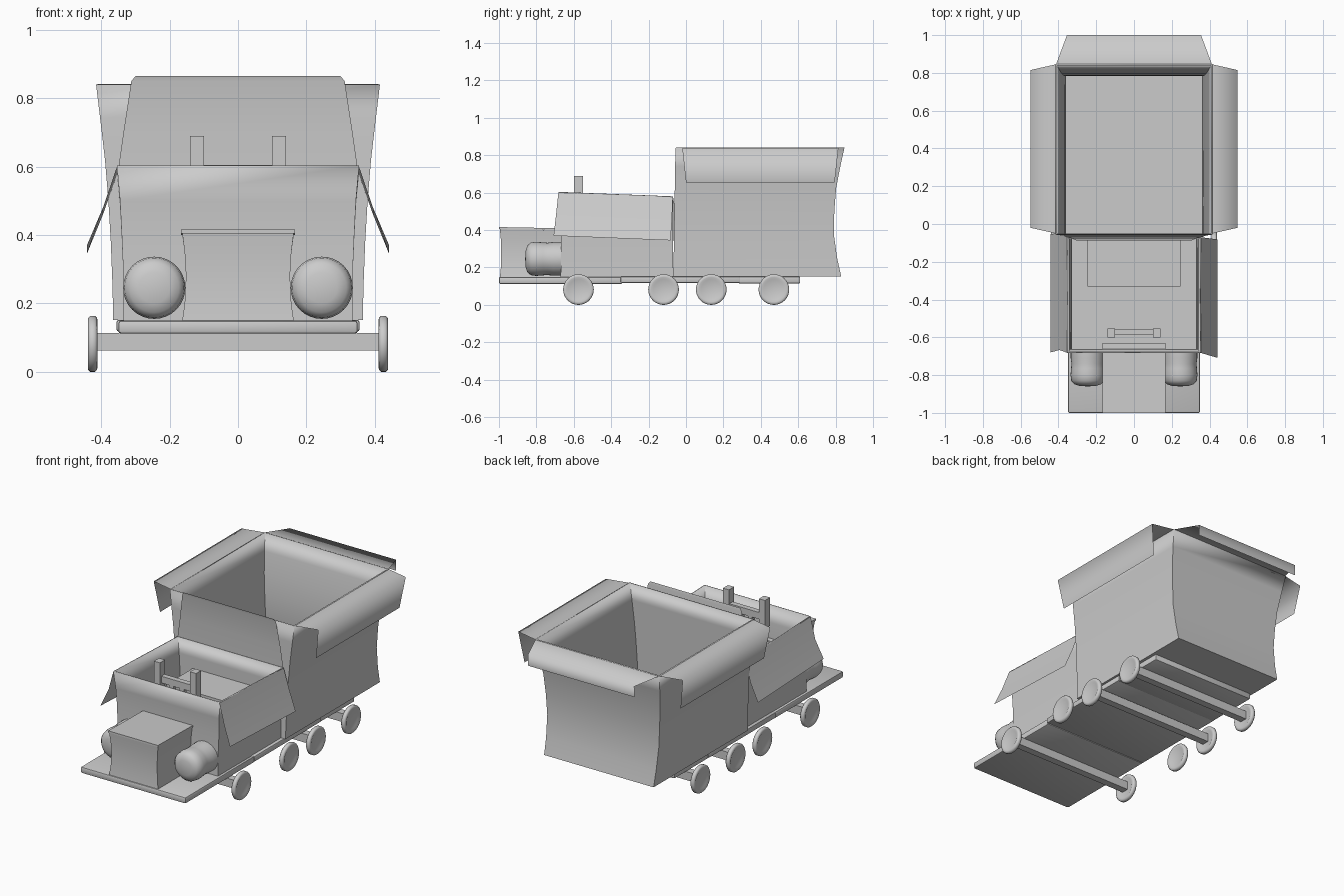
import bpy, bmesh, math
from mathutils import Matrix

cube = bpy.data.objects.get("Cube")
if cube:
    bpy.data.objects.remove(cube)

card = bpy.data.materials.new("plain_grey_card")
card.use_nodes = True
GREY = (0.6, 0.6, 0.6, 1)
card.diffuse_color = GREY
card.node_tree.nodes["Principled BSDF"].inputs["Base Color"].default_value = GREY


def finish(name, bm, angle=40, recalc=True):
    """Turn a bmesh into a named, shaded object."""
    if recalc:
        bmesh.ops.recalc_face_normals(bm, faces=bm.faces)
    mesh = bpy.data.meshes.new(name)
    bm.to_mesh(mesh)
    bm.free()
    mesh.materials.append(card)
    ob = bpy.data.objects.new(name, mesh)
    bpy.context.collection.objects.link(ob)
    bpy.ops.object.select_all(action='DESELECT')
    ob.select_set(True)
    bpy.context.view_layer.objects.active = ob
    bpy.ops.object.shade_smooth_by_angle(angle=math.radians(angle))
    return ob


def block(name, x, y, z, bevel=0.0):
    """Box given by its (min, max) on each axis."""
    bm = bmesh.new()
    bmesh.ops.create_cube(bm, size=1)
    for v in bm.verts:
        v.co = [r[0] if c < 0 else r[1] for c, r in zip(v.co, (x, y, z))]
    if bevel:
        bmesh.ops.bevel(bm, geom=bm.edges[:], offset=bevel, segments=2,
                        profile=0.5, affect='EDGES')
    return finish(name, bm)


def carton(name, rings, wall=0.0):
    """Carton lofted from rings (z front, z back, half width, y front, y back)."""
    bm = bmesh.new()
    loops = [[bm.verts.new(p) for p in
              ((-w, y0, z0), (w, y0, z0), (w, y1, z1), (-w, y1, z1))]
             for z0, z1, w, y0, y1 in rings]
    bm.faces.new(loops[0][::-1])
    for a, b in zip(loops, loops[1:]):
        for i in range(4):
            j = (i + 1) % 4
            bm.faces.new((a[i], a[j], b[j], b[i]))
    if not wall:
        bm.faces.new(loops[-1])
    ob = finish(name, bm, recalc=False)
    if wall:
        mod = ob.modifiers.new("wall", 'SOLIDIFY')
        mod.thickness = wall
        mod.offset = -1
    return ob


def flap(name, rows):
    """Thin card flap through rows of points, softly bent between rows."""
    bm = bmesh.new()
    grid = [[bm.verts.new(p) for p in row] for row in rows]
    for a, b in zip(grid, grid[1:]):
        for i in range(len(a) - 1):
            bm.faces.new((a[i], a[i + 1], b[i + 1], b[i]))
    return finish(name, bm, 120)


def lathe(name, profile, axis, centre, steps=32):
    """Spin (radius, distance) points around an axis through centre."""
    bm = bmesh.new()
    vs = [bm.verts.new((r, 0, h)) for r, h in profile]
    es = [bm.edges.new(p) for p in zip(vs, vs[1:])]
    bmesh.ops.spin(bm, geom=vs + es, cent=(0, 0, 0), axis=(0, 0, 1),
                   angle=math.tau, steps=steps)
    bmesh.ops.remove_doubles(bm, verts=bm.verts, dist=1e-4)
    turn = {'x': Matrix.Rotation(math.pi / 2, 4, 'Y'),
            'y': Matrix.Rotation(-math.pi / 2, 4, 'X')}[axis]
    bm.transform(Matrix.Translation(centre) @ turn)
    return finish(name, bm, 60)


# Flat base boards under the whole train
block("front_base", (-.35, .35), (-1, -.34), (.112, .15), .008)
block("middle_base", (-.355, .355), (-.35, .29), (.118, .152), .006)
block("rear_base", (-.35, .35), (.28, .61), (.115, .152), .006)

# Rear wagon carton, open at the top
carton("wagon_carton", [
    (.152, .152, .365, -.07, .83), (.25, .25, .367, -.066, .808),
    (.38, .38, .372, -.064, .79), (.5, .5, .379, -.062, .793),
    (.62, .62, .389, -.06, .802), (.74, .74, .403, -.058, .825),
    (.84, .84, .415, -.056, .847)], .01)

# Engine carton, open at the top
carton("engine_carton", [
    (.15, .15, .335, -.67, -.07), (.28, .28, .335, -.668, -.07),
    (.4, .39, .34, -.667, -.07), (.5, .485, .345, -.672, -.07),
    (.603, .58, .354, -.682, -.07)], .008)

# Nose box with a thin lid
carton("nose_box", [
    (.15, .15, .163, -.995, -.64), (.2, .2, .156, -.99, -.64),
    (.28, .28, .152, -.988, -.64), (.35, .35, .156, -.99, -.64),
    (.405, .4, .163, -.995, -.64)])
carton("nose_lid", [(.405, .4, .166, -1, -.63), (.416, .409, .166, -1, -.63)])

# Side flaps, and one lamp per side
for s, side in ((1, "left"), (-1, "right")):
    flap(side + "_wagon_flap", [
        [(s * .415, -.05, .84), (s * .415, .845, .84)],
        [(s * .548, -.02, .84), (s * .548, .815, .84)],
        [(s * .52, 0, .655), (s * .52, .795, .655)]])
    d = 0 if s > 0 else .028
    flap(side + "_engine_flap", [
        [(s * .353, -.682, .603), (s * .353, -.07, .58)],
        [(s * .395, -.695 + d, .48), (s * .395, -.075 + d, .46)],
        [(s * .442, -.708 + d, .37), (s * .442, -.082 + d, .345)]])
    lathe(side + "_lamp", [
        (0, -.86), (.045, -.857), (.072, -.848), (.087, -.83), (.091, -.8),
        (.088, -.765), (.086, -.74), (.09, -.71), (.09, -.665), (0, -.665)],
        'y', (s * .245, 0, .246))

# Rear flap of the wagon and the raised back flap of the engine
flap("rear_wagon_flap", [
    [(-.412, .847, .84), (.412, .847, .84)],
    [(-.355, 1, .822), (.355, 1, .822)],
    [(-.355, .998, .757), (.355, .998, .757)]])
flap("raised_engine_flap", [
    [(-.352, -.072, .58), (.352, -.072, .58)],
    [(-.335, -.074, .7), (.335, -.074, .7)],
    [(-.312, -.084, .85), (.312, -.084, .85)],
    [(-.3, -.088, .865), (.3, -.088, .865)]])

# Seat and control handle inside the engine
block("seat", (-.245, .245), (-.33, -.08), (.15, .42))
block("handle_bar", (-.1, .1), (-.588, -.556), (.565, .605))
for s in (-1, 1):
    block("handle_post", (s * .12 - .02, s * .12 + .02), (-.6, -.552), (.52, .69))
    block("handle_strut", (s * .035 - .014, s * .035 + .014), (-.585, -.56), (.5, .57))

# Wheels on both sides
for y in (-.575, -.12, .135, .47):
    for s in (-1, 1):
        lathe("wheel", [(0, -.008), (.055, -.009), (.066, -.014), (.076, -.013),
                        (.082, -.007), (.082, .007), (.076, .013),
                        (.066, .014), (.055, .009), (0, .008)],
              'x', (s * .425, y, .082))

# Square axle bars
for y in (-.575, .135, .47):
    block("axle", (-.42, .42), (y - .022, y + .022), (.062, .113))
